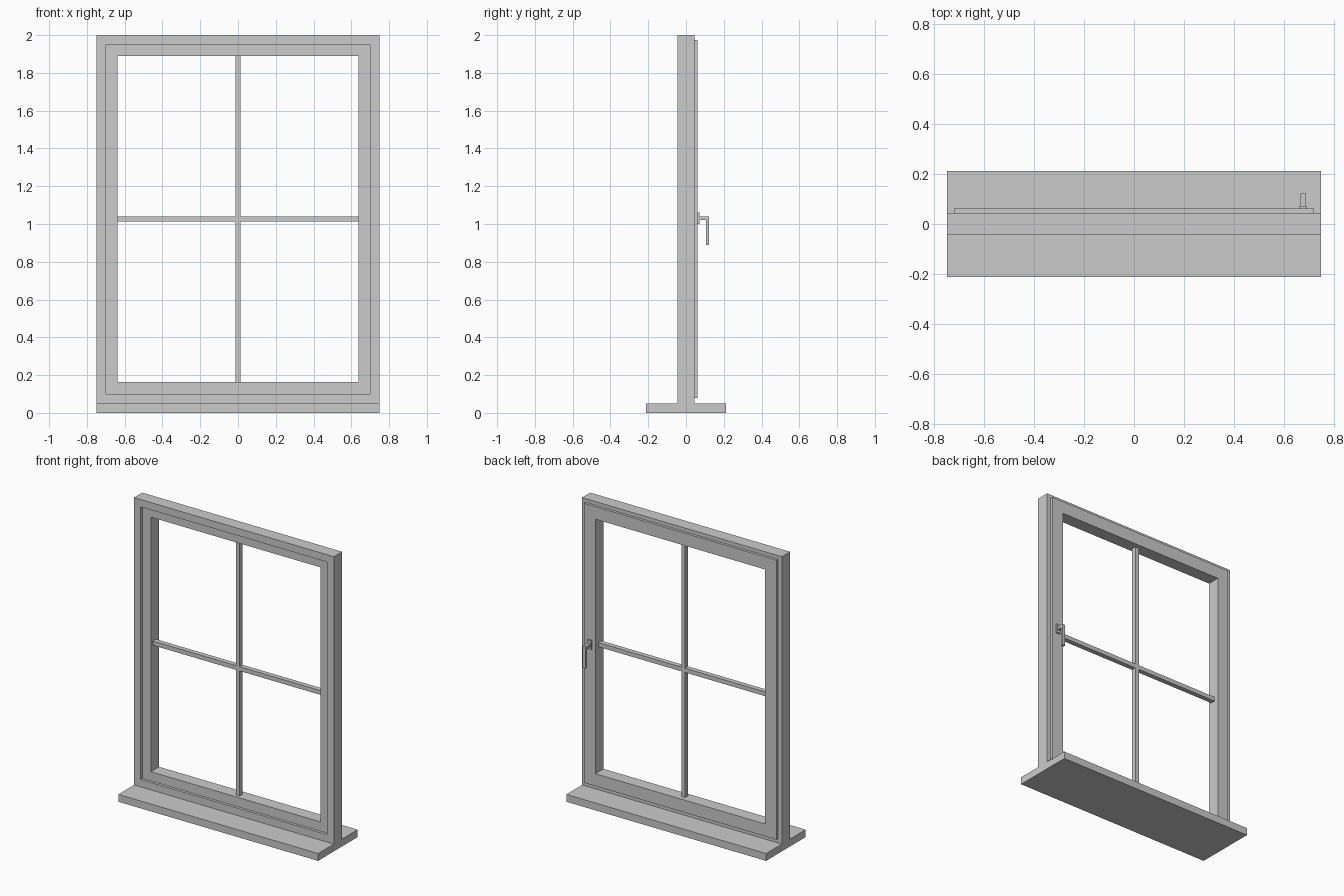
import bpy, bmesh

if "Cube" in bpy.data.objects:
    bpy.data.objects.remove(bpy.data.objects["Cube"])


def finish(name, bm):
    bmesh.ops.recalc_face_normals(bm, faces=bm.faces)
    mesh = bpy.data.meshes.new(name)
    bm.to_mesh(mesh)
    bm.free()
    obj = bpy.data.objects.new(name, mesh)
    bpy.context.collection.objects.link(obj)
    return obj


def box(name, x, y, z):
    """Box from (min, max) ranges on each axis."""
    bm = bmesh.new()
    bmesh.ops.create_cube(bm, size=1)
    for v in bm.verts:
        for i, (lo, hi) in enumerate((x, y, z)):
            v.co[i] = hi if v.co[i] > 0 else lo
    return finish(name, bm)


def mitred_frame(name, profile):
    """Closed profile of (half width, bottom z, top z, y) swept round a rectangle."""
    bm = bmesh.new()
    loops = [[bm.verts.new((sx * w, y, z)) for sx, z in ((-1, b), (1, b), (1, t), (-1, t))]
             for w, b, t, y in profile]
    for i, a in enumerate(loops):
        b = loops[(i + 1) % len(loops)]
        for j in range(4):
            k = (j + 1) % 4
            bm.faces.new((a[j], a[k], b[k], b[j]))
    return finish(name, bm)


FRONT, BACK = -0.044, 0.044
SASH_FRONT, SASH_BACK = -0.025, 0.062
BAR_Y = (-0.003, 0.03)

# Sill board
box("sill", (-0.75, 0.75), (-0.212, 0.212), (0, 0.05))

# Fixed outer frame
mitred_frame("outer_frame", [
    (0.75, 0.05, 2.0, FRONT), (0.75, 0.05, 2.0, BACK),
    (0.70, 0.10, 1.95, BACK), (0.70, 0.10, 1.95, FRONT)])

# Sash with a lip overlapping the back of the frame
mitred_frame("sash", [
    (0.70, 0.10, 1.953, SASH_FRONT), (0.70, 0.10, 1.953, BACK),
    (0.722, 0.079, 1.975, BACK), (0.722, 0.079, 1.975, SASH_BACK),
    (0.637, 0.163, 1.89, SASH_BACK), (0.637, 0.163, 1.89, SASH_FRONT)])

# Glazing bars
box("horizontal_bar", (-0.637, 0.637), BAR_Y, (1.012, 1.041))
box("lower_vertical_bar", (-0.014, 0.014), BAR_Y, (0.163, 1.012))
box("upper_vertical_bar", (-0.014, 0.014), BAR_Y, (1.041, 1.89))

# Handle: plate, then an L-shaped lever extruded across x
box("handle_plate", (0.664, 0.694), (SASH_BACK, 0.072), (1.0, 1.062))
bm = bmesh.new()
lever = [(0.072, 1.02), (0.106, 1.02), (0.106, 0.89),
         (0.122, 0.89), (0.122, 1.04), (0.072, 1.04)]
face = bm.faces.new([bm.verts.new((0.668, y, z)) for y, z in lever])
ext = bmesh.ops.extrude_face_region(bm, geom=[face], use_keep_orig=True)
bmesh.ops.translate(bm, vec=(0.022, 0, 0),
                    verts=[g for g in ext["geom"] if isinstance(g, bmesh.types.BMVert)])
finish("handle_lever", bm)
